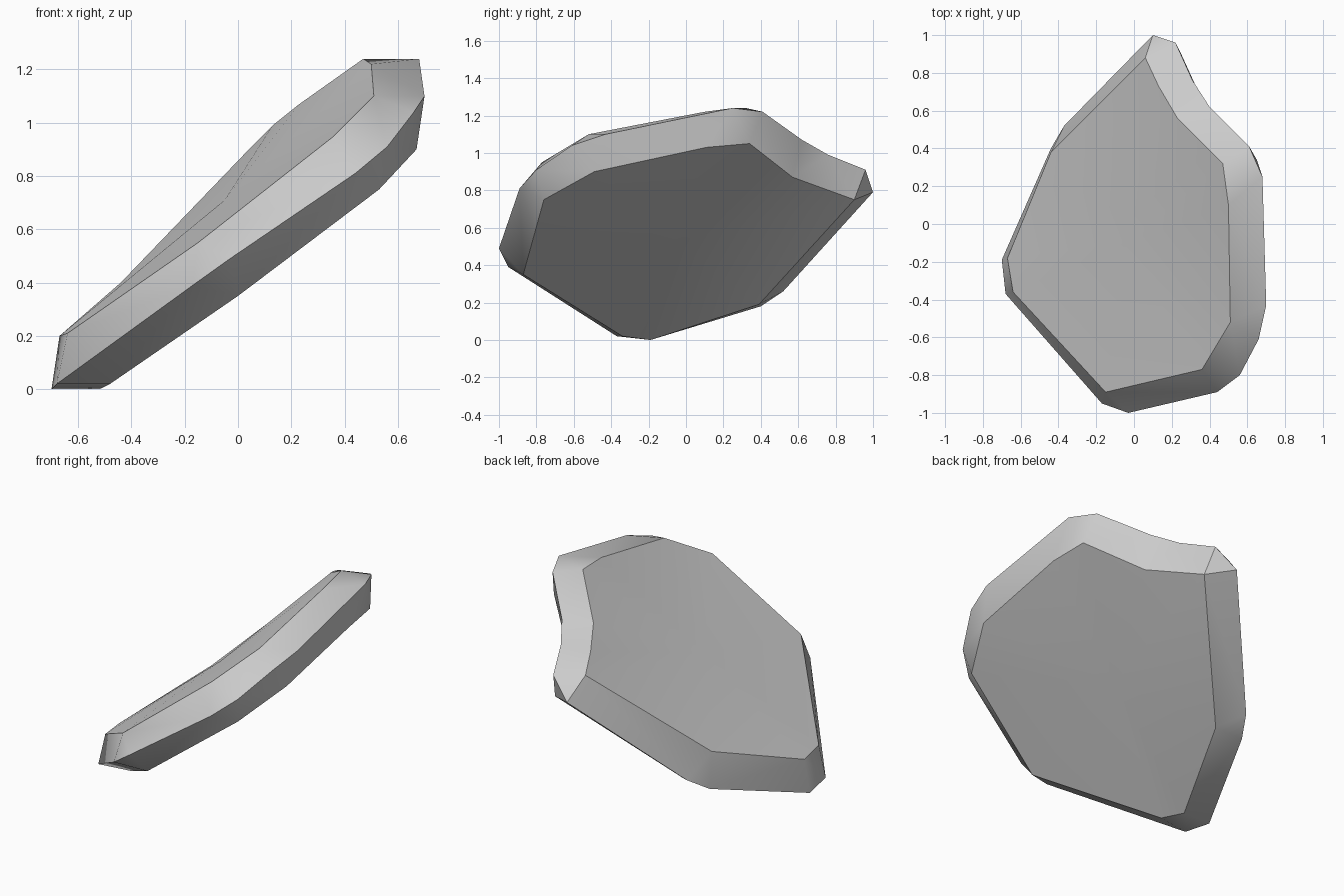
import bpy
import bmesh
import math
from mathutils import Vector

default_cube = bpy.data.objects.get("Cube")
if default_cube:
    bpy.data.objects.remove(default_cube, do_unlink=True)

# One plain stone colour
stone = bpy.data.materials.new("grey_stone")
stone.use_nodes = True
colour = (0.6, 0.6, 0.6, 1)
stone.diffuse_color = colour
stone.node_tree.nodes["Principled BSDF"].inputs["Base Color"].default_value = colour

# Outlines of the shard, each running clockwise from the pointed tip
upper_outline = [
    (.06, .88, .92), (.13, .73, .99), (.23, .56, 1.07), (.47, .32, 1.24),
    (.5, .1, 1.22), (.51, -.52, 1.1), (.36, -.77, .95), (-.15, -.89, .55),
    (-.64, -.36, .21), (-.67, -.18, .2), (-.44, .38, .4),
]
rim_outline = [
    (.1, 1, .79), (.22, .96, .91), (.31, .76, .99), (.4, .62, 1.07),
    (.61, .41, 1.22), (.68, .25, 1.24), (.7, -.43, 1.1), (.66, -.61, 1.04),
    (.56, -.8, .91), (.44, -.89, .81), (-.03, -1, .49), (-.17, -.95, .39),
    (-.68, -.37, .02), (-.7, -.19, 0), (-.44, .4, .18), (-.37, .52, .26),
]
lower_outline = [
    (.25, .9, .75), (.4, .57, .87), (.65, .34, 1.05), (.67, .11, 1.03),
    (.67, -.49, .9), (.53, -.76, .75), (0, -.87, .35),
    (-.48, -.34, .02), (-.52, -.19, 0), (-.26, .39, .19),
]


def add_loop(bm, points):
    return [bm.verts.new(p) for p in points]


def cap(bm, loop, centre):
    """Close an outline with a shallow fan around an inner point."""
    hub = bm.verts.new(centre)
    for a, b in zip(loop, loop[1:] + loop[:1]):
        bm.faces.new((a, b, hub))


def zip_loops(bm, first, second):
    """Join two outlines of unequal counts, always by the shorter diagonal."""
    i = j = 0
    n, m = len(first), len(second)
    while i < n or j < m:
        a, b = first[i % n], second[j % m]
        a_next, b_next = first[(i + 1) % n], second[(j + 1) % m]
        step_first = (a_next.co - b.co).length < (b_next.co - a.co).length
        if j == m or (i < n and step_first):
            bm.faces.new((a, a_next, b))
            i += 1
        else:
            bm.faces.new((a, b_next, b))
            j += 1


# Slanted slab: upper face, upper bevel, lower bevel, lower face
bm = bmesh.new()
upper = add_loop(bm, upper_outline)
rim = add_loop(bm, rim_outline)
lower = add_loop(bm, lower_outline)
cap(bm, upper, Vector((-.05, -.1, .71)))
zip_loops(bm, upper, rim)
zip_loops(bm, rim, lower)
cap(bm, lower, Vector((.1, -.05, .53)))
bmesh.ops.recalc_face_normals(bm, faces=bm.faces)

mesh = bpy.data.meshes.new("stone_shard")
bm.to_mesh(mesh)
bm.free()
mesh.materials.append(stone)
shard = bpy.data.objects.new("stone_shard", mesh)
bpy.context.collection.objects.link(shard)

# Soft corners along the bevels, crisp outlines
bpy.context.view_layer.objects.active = shard
shard.select_set(True)
bpy.ops.object.shade_smooth_by_angle(angle=math.radians(35))
